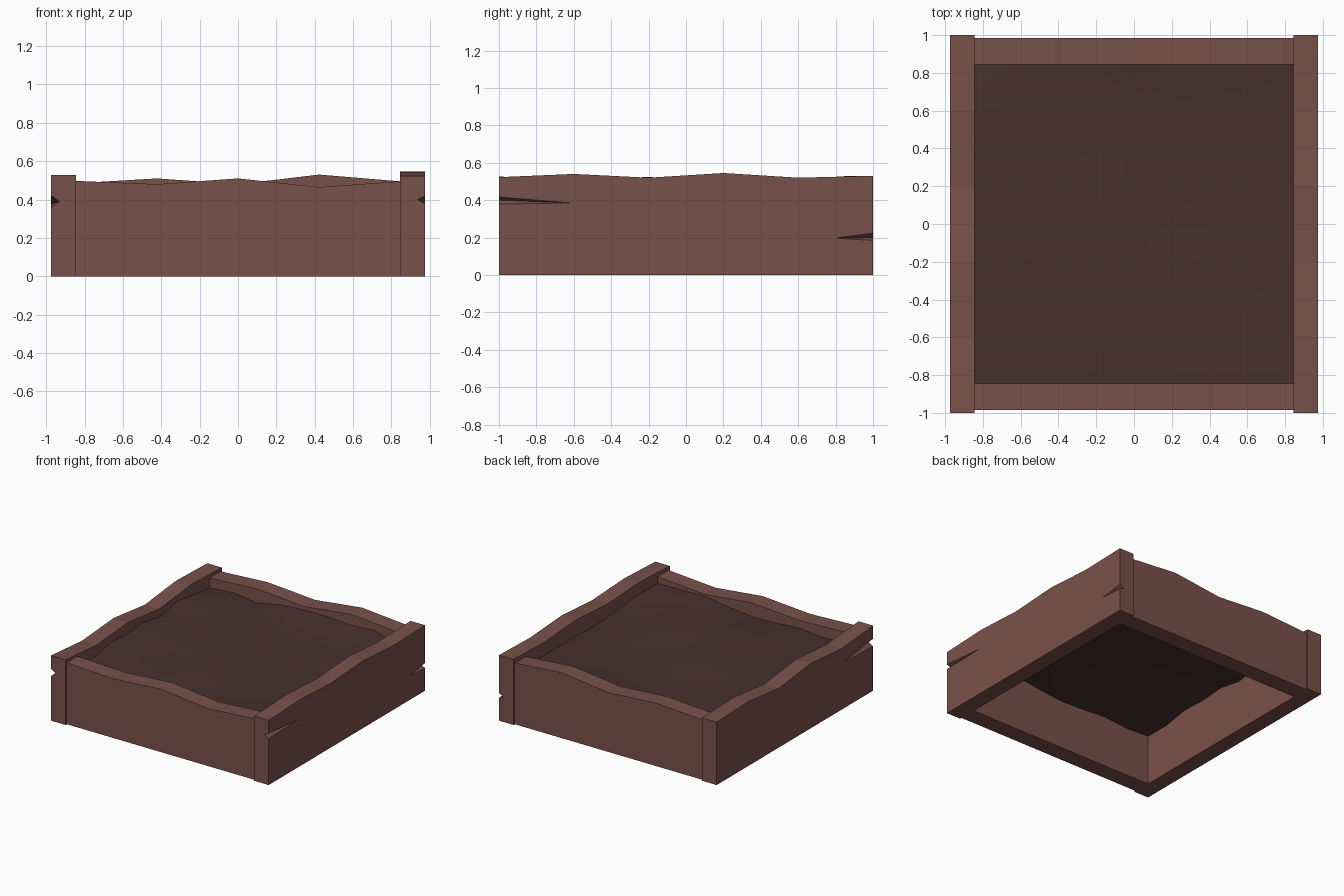
import bpy, bmesh, random
from mathutils import Vector

if "Cube" in bpy.data.objects:
    bpy.data.objects.remove(bpy.data.objects["Cube"])

random.seed(4)


def material(name, rgb):
    m = bpy.data.materials.new(name)
    m.diffuse_color = (*rgb, 1)
    m.use_nodes = True
    m.node_tree.nodes["Principled BSDF"].inputs["Base Color"].default_value = m.diffuse_color
    return m


WOOD = material("wood", (0.191, 0.083, 0.068))
SOIL = material("soil", (0.062, 0.031, 0.026))


def add_object(name, bm, mat=None):
    bmesh.ops.recalc_face_normals(bm, faces=bm.faces)
    me = bpy.data.meshes.new(name)
    bm.to_mesh(me)
    bm.free()
    if mat:
        me.materials.append(mat)
    ob = bpy.data.objects.new(name, me)
    bpy.context.collection.objects.link(ob)
    return ob


def plank(name, axis, half_len, lo, hi, heights):
    """Board along an axis (0 = x, 1 = y) with an uneven, hand-cut top edge."""
    n = len(heights)
    steps = [-half_len + 2 * half_len * i / (n - 1) for i in range(n)]
    outline = [(-half_len, 0), (half_len, 0)] + list(zip(steps, heights))[::-1]
    bm = bmesh.new()
    verts = [bm.verts.new((s, lo, z) if axis == 0 else (lo, s, z)) for s, z in outline]
    face = bm.faces.new(verts)
    new = bmesh.ops.extrude_face_region(bm, geom=[face])["geom"]
    shift = Vector((0, hi - lo, 0)) if axis == 0 else Vector((hi - lo, 0, 0))
    bmesh.ops.translate(bm, vec=shift, verts=[v for v in new if isinstance(v, bmesh.types.BMVert)])
    return add_object(name, bm, WOOD)


def split(board, side, end, z_lo, z_mid, z_hi, depth, tip_y, tip_z):
    """Cut a tapering wedge crack into the outer face at one end of a side board."""
    out = 0.975
    bm = bmesh.new()
    a, b, c, tip = [bm.verts.new(p) for p in (
        (side * (out + 0.006), end * 1.004, z_lo),
        (side * (out + 0.006), end * 1.004, z_hi),
        (side * (out - depth), end * 1.004, z_mid),
        (side * (out + 0.001), tip_y, tip_z))]
    for f in ((a, b, c), (a, b, tip), (b, c, tip), (c, a, tip)):
        bm.faces.new(f)
    cutter = add_object("split_cutter", bm)
    cutter.hide_render = True
    mod = board.modifiers.new("split", "BOOLEAN")
    mod.object, mod.operation, mod.solver = cutter, "DIFFERENCE", "EXACT"
    bpy.context.view_layer.objects.active = board
    bpy.ops.object.modifier_apply(modifier=mod.name)
    bpy.data.objects.remove(cutter)


# Side boards
right = plank("right_board", 1, 1.0, 0.845, 0.975, (0.523, 0.54, 0.52, 0.545, 0.52, 0.53))
left = plank("left_board", 1, 1.0, -0.975, -0.845, (0.527, 0.495, 0.525, 0.48, 0.522, 0.51))

# End boards, set slightly in from the side board ends
plank("front_board", 0, 0.845, -0.985, -0.845, (0.497, 0.48, 0.51, 0.465, 0.495))
plank("back_board", 0, 0.845, 0.845, 0.985, (0.485, 0.51, 0.48, 0.53, 0.495))

# Cracks in the side boards
split(right, 1, -1, 0.375, 0.40, 0.42, 0.04, -0.605, 0.385)
split(right, 1, 1, 0.182, 0.20, 0.228, 0.04, 0.79, 0.197)
split(left, -1, -1, 0.355, 0.39, 0.425, 0.045, -0.61, 0.375)

# Soil: a single uneven sheet, rougher where it meets the boards
bm = bmesh.new()
bmesh.ops.create_grid(bm, x_segments=8, y_segments=8, size=0.845)
for v in bm.verts:
    rough = 0.032 if v.is_boundary else 0.015
    v.co.z = 0.425 + random.uniform(-rough, rough)
soil = add_object("soil", bm, SOIL)
for p in soil.data.polygons:
    p.use_smooth = True
if soil.data.polygons[0].normal.z < 0:
    soil.data.flip_normals()
